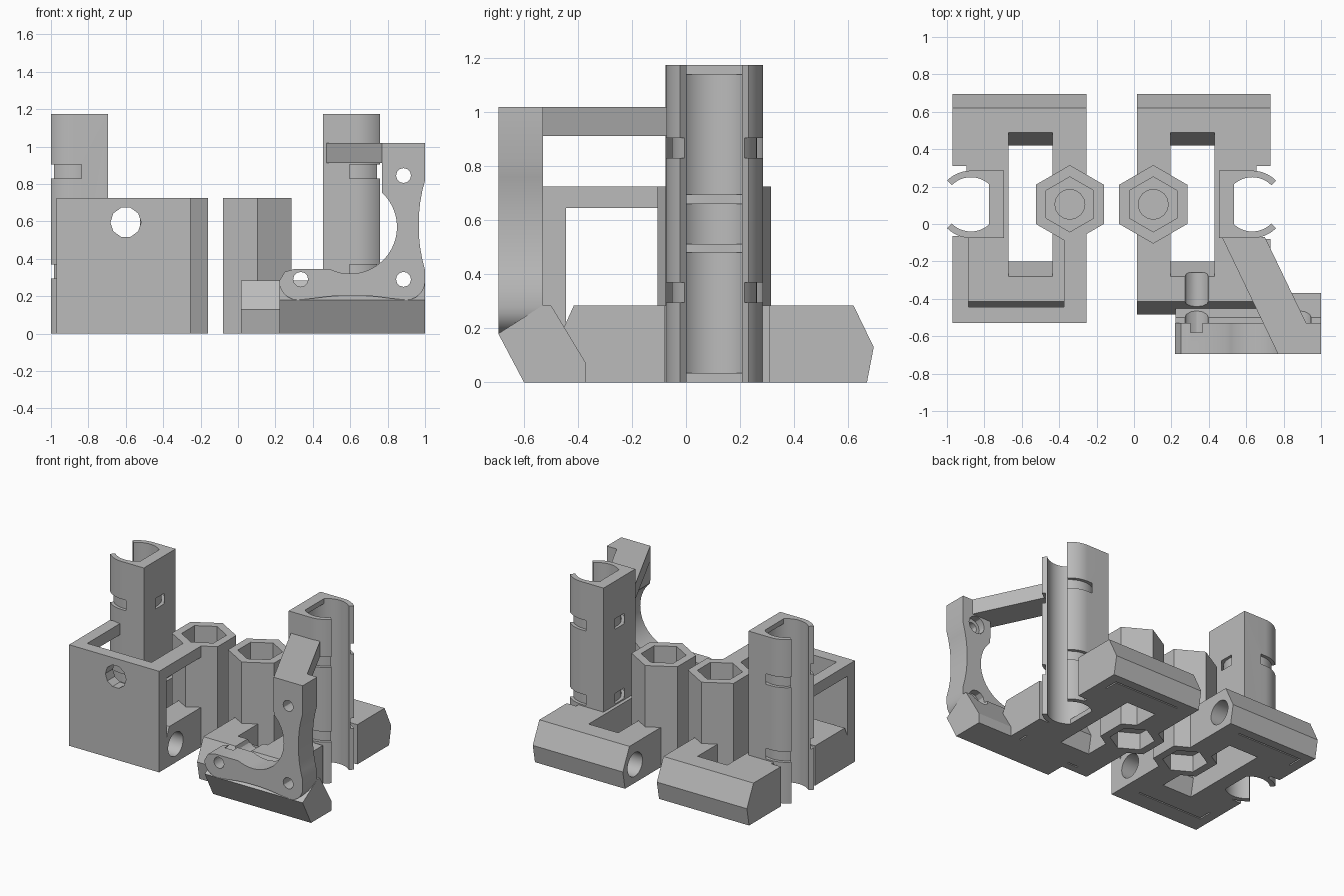
import bpy, bmesh
from math import sin, cos, radians, pi

if "Cube" in bpy.data.objects:
    bpy.data.objects.remove(bpy.data.objects["Cube"], do_unlink=True)

grey = bpy.data.materials.new("plain_grey")
grey.use_nodes = True
colour = (0.5, 0.5, 0.5, 1)
grey.diffuse_color = colour
grey.node_tree.nodes["Principled BSDF"].inputs["Base Color"].default_value = colour

MIRROR = -0.24      # the right-hand bracket is the left one mirrored: x -> MIRROR - x
flip = False        # True while the mirrored bracket is being built
side = "left"


def arc(cx, cy, r, a0, a1, n=12):
    steps = [radians(a0 + (a1 - a0) * i / n) for i in range(n + 1)]
    return [(cx + r * cos(a), cy + r * sin(a)) for a in steps]


def ring(cx, cy, r, n=32, turn=0.0):
    return [(cx + r * cos(2 * pi * i / n + turn), cy + r * sin(2 * pi * i / n + turn)) for i in range(n)]


def rect(a0, a1, b0, b1):
    return [(a0, b0), (a1, b0), (a1, b1), (a0, b1)]


def place(axis, p, t):
    x, y, z = {"x": (t, *p), "y": (p[0], t, p[1]), "z": (*p, t)}[axis]
    return (MIRROR - x if flip else x, y, z)


def prism(name, axis, pts, lo, hi):
    """Extrude a 2D outline along an axis."""
    bm = bmesh.new()
    a = [bm.verts.new(place(axis, p, lo)) for p in pts]
    b = [bm.verts.new(place(axis, p, hi)) for p in pts]
    bm.faces.new(a)
    bm.faces.new(b)
    for i in range(len(pts)):
        j = (i + 1) % len(pts)
        bm.faces.new((a[i], a[j], b[j], b[i]))
    bmesh.ops.recalc_face_normals(bm, faces=bm.faces)
    me = bpy.data.meshes.new(name)
    bm.to_mesh(me)
    bm.free()
    ob = bpy.data.objects.new(name, me)
    bpy.context.scene.collection.objects.link(ob)
    return ob


def cutter(axis, pts, lo, hi):
    ob = prism("cutter", axis, pts, lo, hi)
    ob.hide_render = True
    return ob


def groove(lo, hi):
    """Ring-shaped cutter for a cable tie around the tube."""
    outer = cutter("z", ring(TX, TY, 0.184, 48), lo, hi)
    inner = cutter("z", ring(TX, TY, 0.157, 48), lo - 0.1, hi + 0.1)
    return bake(outer, [inner], False)


def bake(ob, cutters, finish=True):
    for c in cutters:
        m = ob.modifiers.new("cut", "BOOLEAN")
        m.operation, m.solver, m.object = "DIFFERENCE", "EXACT", c
    bpy.context.view_layer.update()
    dg = bpy.context.evaluated_depsgraph_get()
    me = bpy.data.meshes.new_from_object(ob.evaluated_get(dg))
    ob.modifiers.clear()
    ob.data = me
    if finish:
        me.materials.clear()
        me.materials.append(grey)
        bpy.ops.object.select_all(action="DESELECT")
        ob.select_set(True)
        bpy.context.view_layer.objects.active = ob
        bpy.ops.object.shade_smooth_by_angle(angle=radians(30))
    return ob


def part(name, axis, pts, lo, hi, cutters=()):
    return bake(prism(side + "_" + name, axis, pts, lo, hi), cutters)


# Shared dimensions
X0, X1 = 0.015, 0.73          # base ends
W0, W1 = 0.195, 0.43          # window in the base
TX, TY = 0.632, 0.105         # tube axis
HX, HY = 0.103, 0.105         # hexagonal column axis
BASE, TALL, TOP = 0.285, 0.725, 1.175
FRONT_ROD = [(-0.415, BASE), (-0.485, 0.13), (-0.46, 0), (-0.225, 0), (-0.2, 0.13), (-0.28, BASE)]
REAR_ROD = [(0.62, BASE), (0.695, 0.13), (0.67, 0), (0.445, 0), (0.42, 0.13), (0.49, BASE)]

# Screw holes of the front plate, with recesses behind
screws = []
for x, z in ((0.335, 0.29), (0.885, 0.29), (0.885, 0.845)):
    screws.append(cutter("y", ring(x, z, 0.04, 12), -0.8, -0.4))
    screws.append(cutter("y", ring(x, z, 0.064, 12), -0.58, -0.26))

for flip, side in ((False, "left"), (True, "right")):
    # Cutters for this bracket
    rod_front = cutter("x", ring(-0.343, 0.132, 0.085), -0.1, 0.62)
    rod_rear = cutter("x", ring(0.557, 0.132, 0.085), -0.1, 0.62)
    bore = cutter("z", ring(TX, TY, 0.146, 48), -0.1, 1.3)
    notch = cutter("z", rect(0.655, 0.8, -0.08, 0.31), -0.1, 0.5)
    nut_low = cutter("z", ring(HX, HY, 0.147, 6, pi / 2), -0.1, 0.12)
    nut_high = cutter("z", ring(HX, HY, 0.147, 6, pi / 2), 0.36, 0.9)
    bolt = cutter("z", ring(HX, HY, 0.08, 16), 0.14, 0.5)
    ties = [groove(0.295, 0.37), groove(0.83, 0.905)]
    # Thin slits under the base
    slit_rear = cutter("z", rect(0.14, 0.66, 0.595, 0.605), -0.1, 0.02)
    slit_front = cutter("z", rect(0.14, 0.66, -0.405, -0.395), -0.1, 0.02)
    slit_ends = [cutter("z", rect(0.65, 0.66, a, a + 0.13), -0.1, 0.02) for a in (0.47, -0.4)]

    # Base: two rod housings joined by two bars
    housing_cuts = [rod_front, slit_front, slit_ends[1]] + ([] if flip else screws[:2])
    part("front_rod_housing", "x", FRONT_ROD, X0, X1, housing_cuts)
    part("rear_rod_housing", "x", REAR_ROD, X0, X1, [rod_rear, slit_rear, slit_ends[0]])
    part("inner_base_bar", "z", rect(X0, W0, -0.21, 0.43), 0, BASE, [nut_low, bolt])
    part("outer_base_bar", "z", rect(W1, X1, -0.21, 0.43), 0, BASE, [bore, notch])
    # Fill the undercut of the housings beside the window
    for name, a, b in (("inner", X0, W0), ("outer", W1, X1)):
        part(name + "_front_fill", "z", rect(a, b, -0.3, -0.2), 0, BASE, [rod_front])
        part(name + "_rear_fill", "z", rect(a, b, 0.41, 0.5), 0, BASE, [rod_rear])

    # Open bearing tube with a square back
    c_shape = arc(TX, TY, 0.18, 45, 90) + [(0.455, TY + 0.18), (0.455, TY - 0.18)]
    c_shape += arc(TX, TY, 0.18, 270, 315) + arc(TX, TY, 0.145, 315, 45, 36)
    part("bearing_tube", "z", c_shape, 0, TOP, ties)
    for z0, z1 in ((0, 0.035), (0.48, 0.512), (0.66, 0.695), (1.14, TOP)):
        part("tube_ridge", "z", rect(0.48, 0.535, 0, 0.21), z0, z1)

    # Hexagonal nut column
    part("nut_column", "z", ring(HX, HY, 0.21, 6, pi / 2), 0, TALL, [nut_low, nut_high, bolt])

# Tall front frame of the right-hand bracket (still mirrored)
hole = cutter("y", ring(0.36, 0.595, 0.082, 10), -0.7, -0.3)
part("frame_wall", "y", rect(X0, X1, 0, TALL), -0.53, -0.445, [hole])
part("frame_outer_beam", "z", rect(0.645, X1, -0.45, -0.065), 0.645, TALL)
part("frame_inner_beam", "z", rect(X0, 0.135, -0.45, -0.045), 0.645, TALL)

# Front plate of the left-hand bracket
flip, side = False, "left"
outline = arc(0.32, 0.28, 0.1, 180, 270, 6)
outline += [(0.61 + 0.25 * t, 0.205 - 0.025 * t * t) for t in (-0.8, -0.5, -0.2, 0.2, 0.5, 0.8)]
outline += arc(0.9, 0.28, 0.1, 270, 360, 6)
outline += [(0.965 + 0.035 * t * t, 0.58 + 0.24 * t) for t in (-1, -0.75, -0.5, -0.2, 0.2, 0.5, 0.75, 1)]
outline += [(1.0, 1.02), (0.77, 1.02)] + arc(0.6, 0.57, 0.25, 47, -116, 24)
outline += [(0.3, 0.345), (0.25, 0.33)]
part("front_plate", "y", outline, -0.695, -0.53, screws)

# Sloped foot under the plate, and the strap back to the tube
foot = [(-0.695, 0.18), (-0.6, 0), (-0.37, 0), (-0.37, 0.07), (-0.5, BASE), (-0.53, BASE)]
part("plate_foot", "x", foot, 0.222, 1.0, screws)
strap = [(0.47, -0.07), (0.70, -0.07), (1.0, -0.695), (0.77, -0.695)]
part("plate_strap", "z", strap, 0.912, 1.02)

for ob in [o for o in bpy.data.objects if o.name.startswith("cutter")]:
    bpy.data.objects.remove(ob, do_unlink=True)
